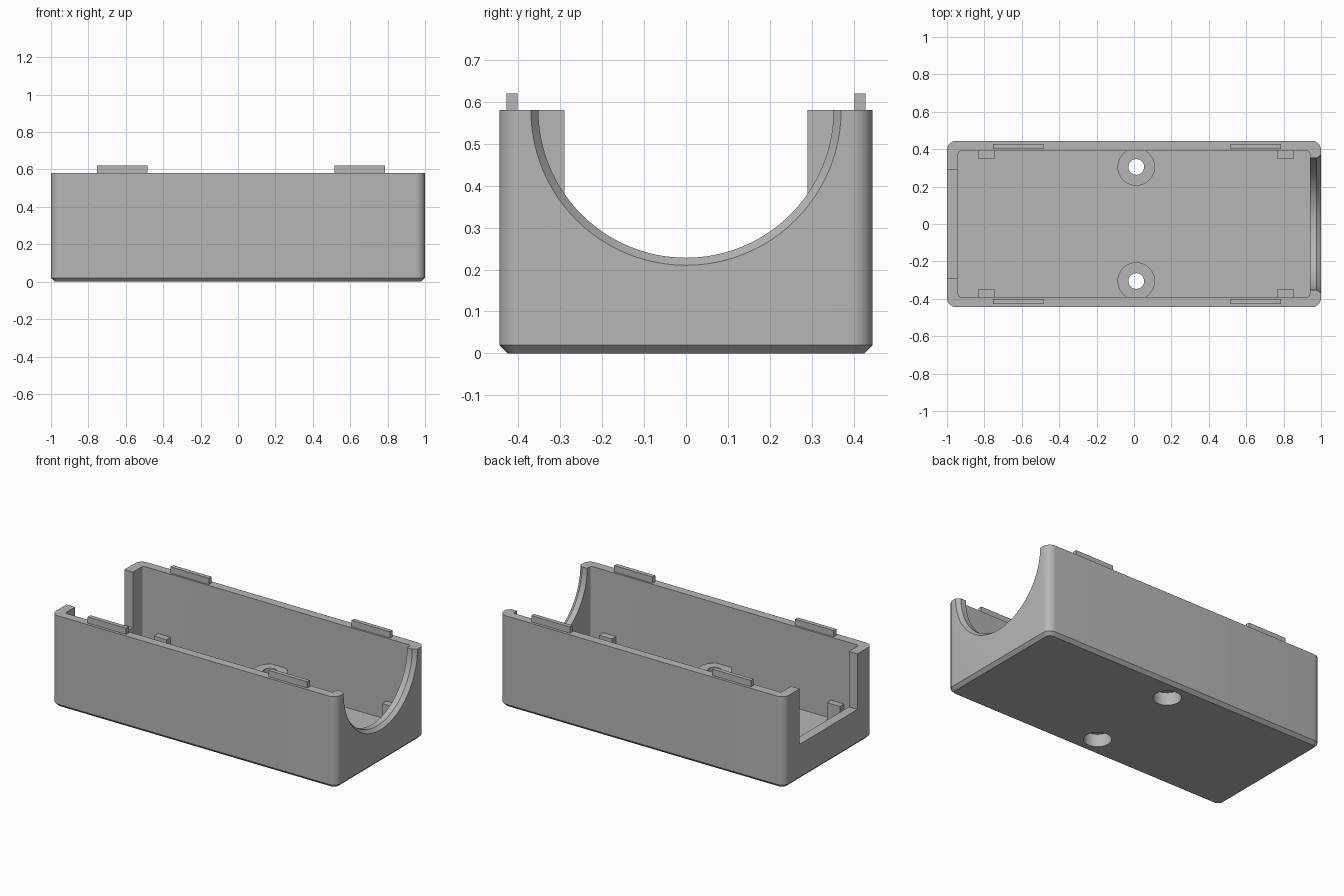
import bpy
import bmesh
import math
from mathutils import Matrix

cube = bpy.data.objects.get("Cube")
if cube:
    bpy.data.objects.remove(cube)

grey = bpy.data.materials.new("plain grey")
grey.use_nodes = True
grey.diffuse_color = (0.47, 0.47, 0.47, 1)
grey.node_tree.nodes["Principled BSDF"].inputs["Base Color"].default_value = grey.diffuse_color


def loft(name, rings):
    """Closed solid skinned through rings of equal point count."""
    bm = bmesh.new()
    loops = [[bm.verts.new(p) for p in ring] for ring in rings]
    n = len(loops[0])
    for a, b in zip(loops, loops[1:]):
        for i in range(n):
            j = (i + 1) % n
            bm.faces.new((a[i], a[j], b[j], b[i]))
    bm.faces.new(loops[0][::-1])
    bm.faces.new(loops[-1])
    bmesh.ops.recalc_face_normals(bm, faces=bm.faces)
    mesh = bpy.data.meshes.new(name)
    bm.to_mesh(mesh)
    bm.free()
    mesh.materials.append(grey)
    obj = bpy.data.objects.new(name, mesh)
    bpy.context.collection.objects.link(obj)
    return obj


def rounded(hx, hy, r, z, steps=8):
    """Rounded rectangle outline at height z."""
    pts = []
    for k, (sx, sy) in enumerate([(1, 1), (-1, 1), (-1, -1), (1, -1)]):
        for i in range(steps + 1):
            a = math.pi / 2 * (k + i / steps)
            pts.append((sx * (hx - r) + r * math.cos(a),
                        sy * (hy - r) + r * math.sin(a), z))
    return pts


def turned(name, profile, sides, matrix):
    """Solid of revolution from (radius, height) pairs, then placed."""
    rings = [[matrix @ Matrix.Rotation(2 * math.pi * i / sides, 4, 'Z') @
              Matrix.Translation((r, 0, h)).to_translation()
              for i in range(sides)] for r, h in profile]
    return loft(name, rings)


def box(name, x0, x1, y0, y1, z0, z1):
    return loft(name, [[(x0, y0, z), (x1, y0, z), (x1, y1, z), (x0, y1, z)]
                       for z in (z0, z1)])


def combine(target, other, operation):
    mod = target.modifiers.new("combine", 'BOOLEAN')
    mod.operation = operation
    mod.solver = 'EXACT'
    mod.object = other
    bpy.context.view_layer.objects.active = target
    bpy.ops.object.modifier_apply(modifier=mod.name)
    bpy.data.objects.remove(other)


HX, HY, TOP, FLOOR = 1.0, 0.445, 0.58, 0.065

# Outer shell with a chamfered base, then the hollow inside
shell = loft("case_shell", [rounded(HX - 0.02, HY - 0.02, 0.03, 0),
                            rounded(HX, HY, 0.05, 0.02),
                            rounded(HX, HY, 0.05, TOP)])
combine(shell, loft("cavity", [rounded(0.94, 0.39, 0.015, FLOOR),
                               rounded(0.94, 0.39, 0.015, TOP + 0.1)]), 'DIFFERENCE')

# Round mouth with a flared lip at one end, square notch at the other
along_x = Matrix.Translation((0, 0, TOP)) @ Matrix.Rotation(math.pi / 2, 4, 'Y')
combine(shell, turned("mouth", [(0.352, 0.9), (0.352, 0.976), (0.37, 1.0), (0.37, 1.05)],
                      96, along_x), 'DIFFERENCE')
combine(shell, box("notch", -1.1, -0.9, -0.29, 0.29, 0.228, 0.7), 'DIFFERENCE')

# Screw bosses with counterbored holes
for side in (-1, 1):
    place = Matrix.Translation((0.012, side * 0.305, 0))
    combine(shell, turned("boss", [(0.1, 0.04), (0.1, 0.2)], 48, place), 'UNION')
    combine(shell, turned("screw_hole", [(0.08, -0.05), (0.08, 0.08),
                                         (0.042, 0.08), (0.042, 0.3)], 48, place), 'DIFFERENCE')

bpy.ops.object.select_all(action='DESELECT')
shell.select_set(True)
bpy.context.view_layer.objects.active = shell
bpy.ops.object.shade_smooth_by_angle(angle=math.radians(30))

# Locating tabs on the rim and small support blocks in the corners
for side, word in ((-1, "front"), (1, "back")):
    for x, end in ((-0.62, "right"), (0.65, "left")):
        y0, y1 = sorted((side * 0.402, side * 0.428))
        box(f"{word}_{end}_tab", x - 0.135, x + 0.135, y0, y1, TOP - 0.005, 0.62)
    for x, end in ((-0.79, "right"), (0.81, "left")):
        y0, y1 = sorted((side * 0.35, side * 0.395))
        box(f"{word}_{end}_block", x - 0.045, x + 0.045, y0, y1, FLOOR - 0.005, 0.18)
